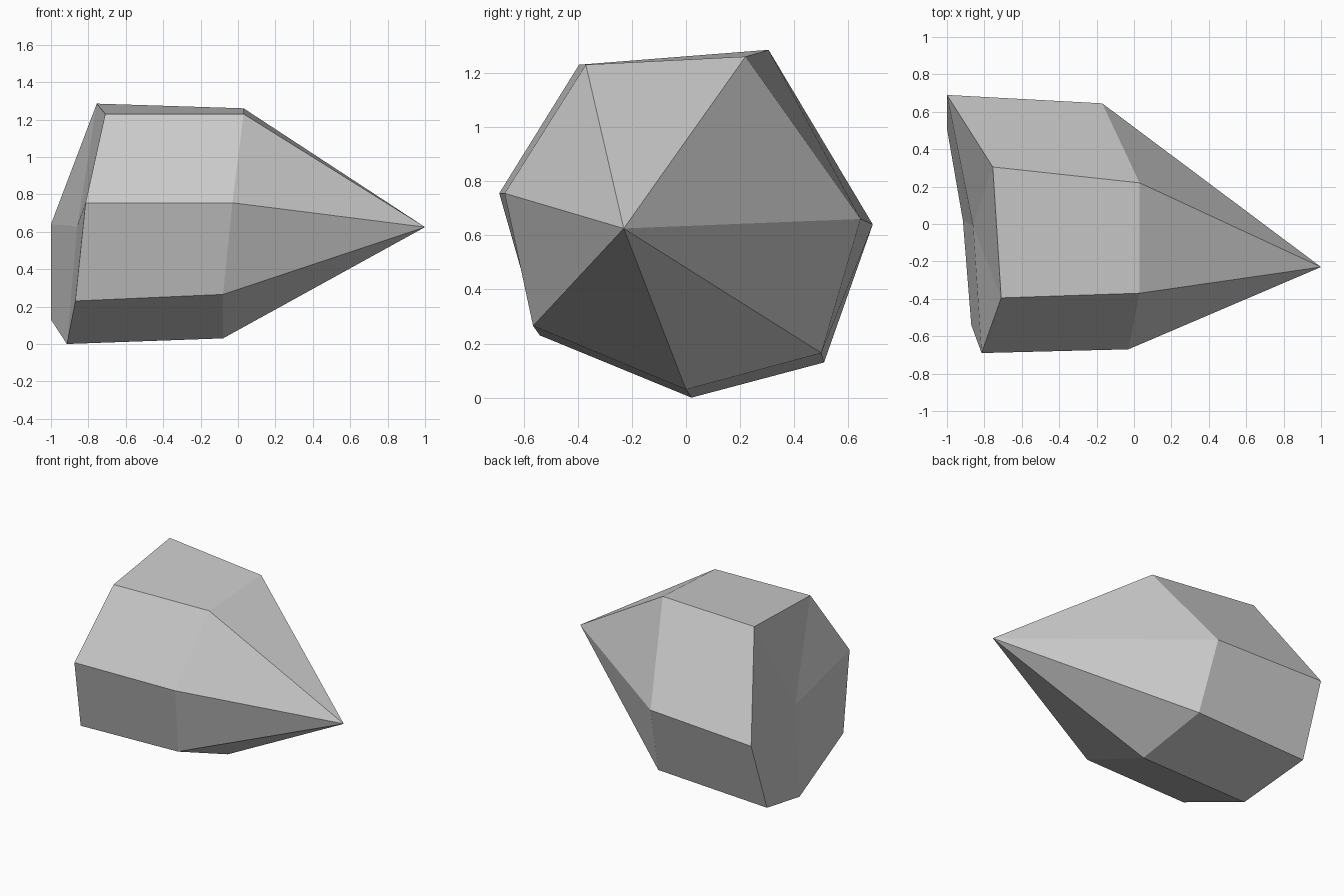
import bpy
import bmesh

cube = bpy.data.objects.get("Cube")
if cube:
    bpy.data.objects.remove(cube, do_unlink=True)

# Stone colour
stone = bpy.data.materials.new("pale grey stone")
stone.use_nodes = True
colour = (0.6, 0.6, 0.6, 1)
stone.diffuse_color = colour
stone.node_tree.nodes["Principled BSDF"].inputs["Base Color"].default_value = colour

# Seven-sided crystal: irregular shoulder and base outlines, tip and base centre
shoulder = [(0.03, -0.37, 1.23), (0.03, 0.22, 1.26), (-0.17, 0.645, 0.66),
            (-0.13, 0.5, 0.165), (-0.08, 0, 0.03), (-0.08, -0.565, 0.265),
            (-0.03, -0.67, 0.755)]
base = [(-0.71, -0.395, 1.23), (-0.755, 0.305, 1.285), (-1, 0.69, 0.64),
        (-1, 0.51, 0.13), (-0.915, 0.02, 0), (-0.87, -0.54, 0.23),
        (-0.815, -0.69, 0.755)]

bm = bmesh.new()
front = [bm.verts.new(p) for p in shoulder]
back = [bm.verts.new(p) for p in base]
tip = bm.verts.new((1, -0.23, 0.625))
centre = bm.verts.new((-0.86, -0.01, 0.63))

# Point facets, side facets and base facets
for i in range(len(front)):
    j = (i + 1) % len(front)
    bm.faces.new((front[i], front[j], tip))
    bm.faces.new((back[i], back[j], front[j], front[i]))
    bm.faces.new((back[j], back[i], centre))
bmesh.ops.recalc_face_normals(bm, faces=bm.faces)

mesh = bpy.data.meshes.new("crystal")
bm.to_mesh(mesh)
bm.free()
mesh.materials.append(stone)
crystal = bpy.data.objects.new("crystal", mesh)
bpy.context.collection.objects.link(crystal)
